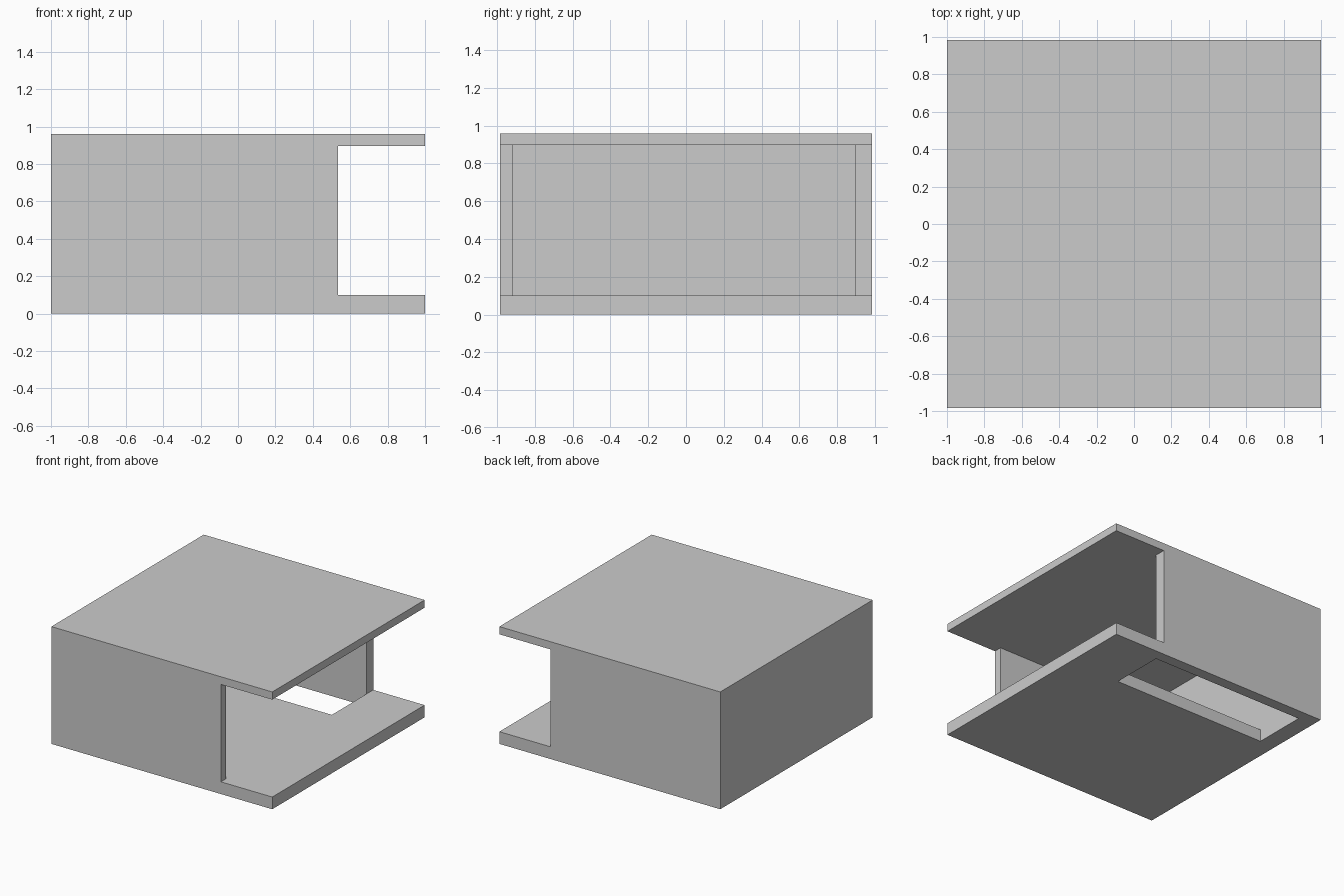
import bpy, bmesh

if "Cube" in bpy.data.objects:
    bpy.data.objects.remove(bpy.data.objects["Cube"])


def prism(name, outline, z0, z1):
    """Extrude an XY outline from z0 to z1."""
    bm = bmesh.new()
    base = bm.faces.new([bm.verts.new((x, y, z0)) for x, y in outline])
    ext = bmesh.ops.extrude_face_region(bm, geom=[base])
    for v in ext["geom"]:
        if isinstance(v, bmesh.types.BMVert):
            v.co.z = z1
    bmesh.ops.recalc_face_normals(bm, faces=bm.faces)
    mesh = bpy.data.meshes.new(name)
    bm.to_mesh(mesh)
    bm.free()
    obj = bpy.data.objects.new(name, mesh)
    bpy.context.collection.objects.link(obj)
    return obj


def rect(x0, x1, y0, y1):
    return [(x0, y0), (x1, y0), (x1, y1), (x0, y1)]


def carve(target, cutter):
    """Subtract the cutter from the target and remove it."""
    mod = target.modifiers.new("carve", 'BOOLEAN')
    mod.operation = 'DIFFERENCE'
    mod.solver = 'EXACT'
    mod.object = cutter
    bpy.context.view_layer.objects.active = target
    bpy.ops.object.modifier_apply(modifier=mod.name)
    bpy.data.objects.remove(cutter, do_unlink=True)


HALF_Y = 0.985
LEFT, DOOR = -0.86, 0.535        # inner left wall, end of side walls
FRONT, BACK = -0.92, 0.895       # inner faces of side walls

# Outer block
shell = prism("building_shell", rect(-1, 1, -HALF_Y, HALF_Y), 0, 0.96)

# Room between floor and roof slabs, opening on three sides past the walls
room = prism("room_cutter", [
    (LEFT, FRONT), (DOOR, FRONT), (DOOR, -1.2), (1.2, -1.2),
    (1.2, 1.2), (DOOR, 1.2), (DOOR, BACK), (LEFT, BACK)], 0.1, 0.897)
carve(shell, room)

# Long slot through the floor along the back wall
slot = prism("floor_slot_cutter", rect(LEFT, DOOR, 0.45, BACK), -0.2, 0.5)
carve(shell, slot)
